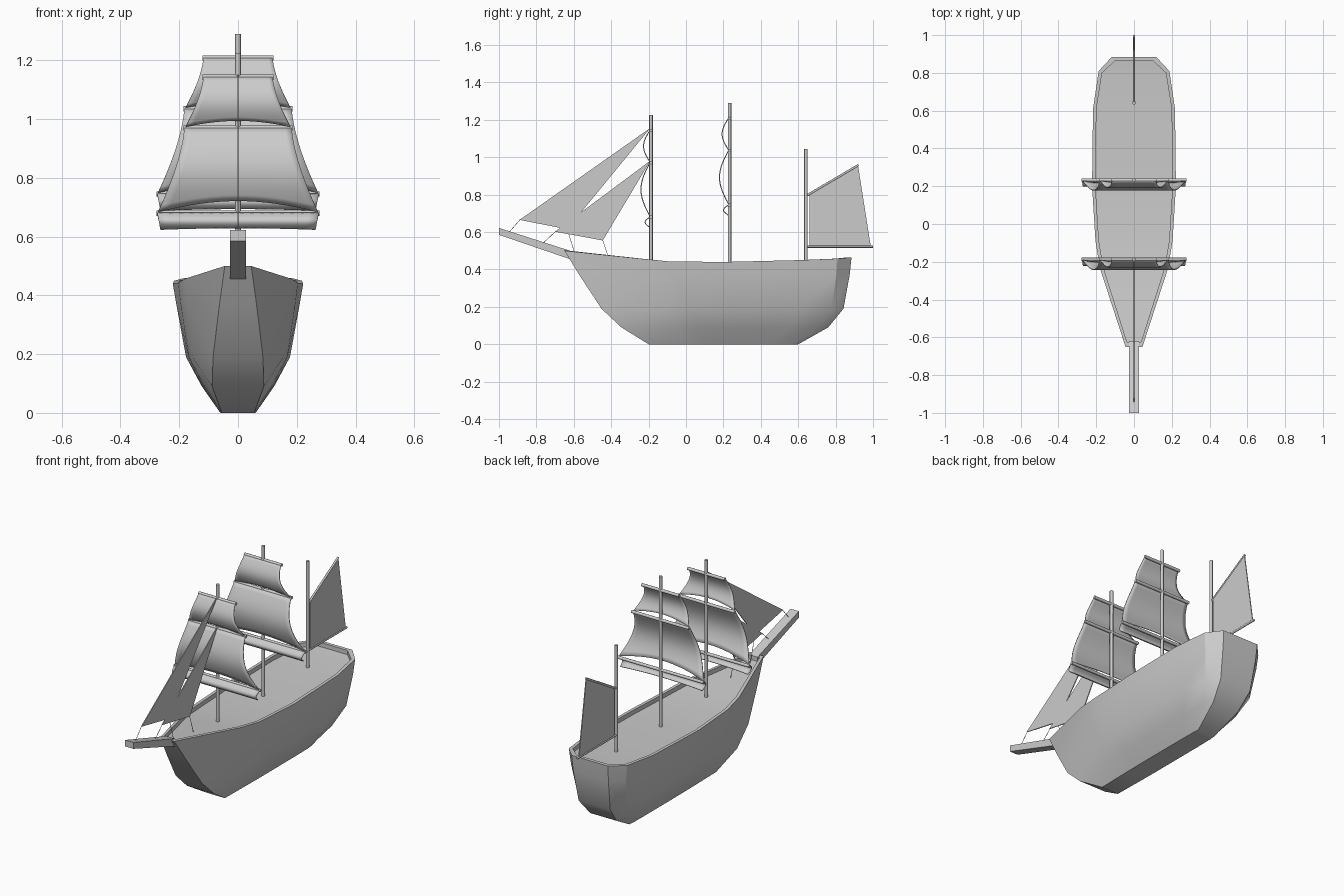
import bpy, bmesh, math
from mathutils import Vector

if "Cube" in bpy.data.objects:
    bpy.data.objects.remove(bpy.data.objects["Cube"])


def finish(name, bm, angle=None, thickness=0):
    bmesh.ops.recalc_face_normals(bm, faces=bm.faces[:])
    me = bpy.data.meshes.new(name)
    bm.to_mesh(me)
    bm.free()
    ob = bpy.data.objects.new(name, me)
    bpy.context.collection.objects.link(ob)
    if thickness:
        mod = ob.modifiers.new("thickness", "SOLIDIFY")
        mod.thickness, mod.offset = thickness, 0
    if angle:
        bpy.ops.object.select_all(action='DESELECT')
        ob.select_set(True)
        bpy.context.view_layer.objects.active = ob
        bpy.ops.object.shade_smooth_by_angle(angle=math.radians(angle))
    return ob


def spar(name, a, b, radius, sides=8):
    """Round pole between two points."""
    a, b = Vector(a), Vector(b)
    bm = bmesh.new()
    bmesh.ops.create_cone(bm, cap_ends=True, segments=sides, radius1=radius,
                          radius2=radius, depth=(b - a).length)
    rot = (b - a).to_track_quat('Z', 'Y').to_matrix().to_4x4()
    bm.transform(rot)
    bmesh.ops.translate(bm, verts=bm.verts[:], vec=(a + b) / 2)
    return finish(name, bm, 50)


def flat_sail(name, pts):
    """Fore-and-aft sail lying in the centre plane, from (y, z) corners."""
    bm = bmesh.new()
    bm.faces.new([bm.verts.new((0, y, z)) for y, z in pts])
    return finish(name, bm, thickness=0.005)


def square_sail(name, y, top, bottom, w_top, w_bottom, depth, arch, power=1.5):
    """Sail bellied forward, with hollow sides and an arched foot."""
    nu, nv = 16, 12
    bm = bmesh.new()
    rows = []
    for j in range(nv + 1):
        row = []
        for i in range(nu + 1):
            u = 2 * i / nu - 1
            t = j / nv * (1 - arch * (1 - u * u))
            w = w_top + (w_bottom - w_top) * t ** power
            row.append(bm.verts.new((u * w, y - 0.006 - depth * math.sin(math.pi * t),
                                     top + (bottom - top) * t)))
        rows.append(row)
    for j in range(nv):
        for i in range(nu):
            bm.faces.new((rows[j][i], rows[j][i + 1], rows[j + 1][i + 1], rows[j + 1][i]))
    return finish(name, bm, 40, 0.005)


# Hull: stacked levels, each a row of left/right point pairs from bow to stern
st_y = [-0.65, -0.235, -0.09, 0.2, 0.61, 0.81, 0.885]
st_x = [0.045, 0.18, 0.204, 0.222, 0.217, 0.187, 0.117]
st_z = [0.50, 0.457, 0.443, 0.44, 0.45, 0.458, 0.465]
# z, bow y, stern y, bow half width, midship half width, stern half width
levels = [(0.0, -0.20, 0.60, 0.055, 0.06, 0.055),
          (0.09, -0.345, 0.76, 0.088, 0.123, 0.085),
          (0.19, -0.452, 0.842, 0.085, 0.177, 0.102),
          (0.37, -0.57, 0.875, 0.063, 0.21, 0.113)]
n = len(st_y)
rings = []
for z, y0, y1, b, m, s in levels:
    ring = []
    for i in range(n):
        f = (st_y[i] - st_y[0]) / (st_y[-1] - st_y[0])
        if i <= 3:
            k = (st_x[i] - st_x[0]) / (st_x[3] - st_x[0])
            x = b + (m - b) * k
        else:
            k = (st_x[i] - st_x[-1]) / (st_x[3] - st_x[-1])
            x = s + (m - s) * k
        ring.append((x, y0 + (y1 - y0) * f, z))
    rings.append(ring)
rings.append(list(zip(st_x, st_y, st_z)))
# rail inner edge, then the sunken deck edge
inset_y = [0.025, 0.005, 0, 0, 0, -0.01, -0.02]
for drop in (0, 0.025):
    rings.append([(x - (0.008 if i == 0 else 0.018), y + inset_y[i], z - drop)
                  for i, (x, y, z) in enumerate(rings[4])])

bm = bmesh.new()
R = [[bm.verts.new(p) for p in r] for r in rings]
L = [[bm.verts.new((-x, y, z)) for x, y, z in r] for r in rings]
for j in range(len(rings) - 1):
    for i in range(n - 1):
        for S in (R, L):
            bm.faces.new((S[j][i], S[j][i + 1], S[j + 1][i + 1], S[j + 1][i]))
    for i in (0, n - 1):
        bm.faces.new((R[j][i], L[j][i], L[j + 1][i], R[j + 1][i]))
for j in (0, len(rings) - 1):
    for i in range(n - 1):
        bm.faces.new((R[j][i], R[j][i + 1], L[j][i + 1], L[j][i]))
finish("hull", bm, 32)

# Bowsprit: square beam sloping up over the bow
bm = bmesh.new()
prof = [(-1.0, 0.585), (-1.0, 0.622), (-0.62, 0.5), (-0.62, 0.455)]
face = bm.faces.new([bm.verts.new((-0.027, y, z)) for y, z in prof])
ext = bmesh.ops.extrude_face_region(bm, geom=[face])
bmesh.ops.translate(bm, vec=(0.054, 0, 0),
                    verts=[v for v in ext["geom"] if isinstance(v, bmesh.types.BMVert)])
finish("bowsprit", bm)

# Masts
FORE, MAIN, MIZZEN = -0.187, 0.233, 0.641
for name, y, top in (("fore", FORE, 1.225), ("main", MAIN, 1.29), ("mizzen", MIZZEN, 1.045)):
    spar(name + "_mast", (0, y, 0.40), (0, y, top), 0.0095)

# Square rig, the same on fore and main masts apart from height
for name, y, h in (("fore", FORE, 0.0), ("main", MAIN, 0.065)):
    for part, z, w in (("upper", 1.143, 0.12), ("middle", 0.97, 0.185), ("lower", 0.68, 0.278)):
        spar(f"{name}_{part}_yard", (-w, y, z + h), (w, y, z + h), 0.009)
    square_sail(name + "_topsail", y, 1.143 + h, 0.975 + h, 0.118, 0.178, 0.034, 0.12)
    square_sail(name + "_mainsail", y, 0.97 + h, 0.685 + h, 0.183, 0.272, 0.048, 0.13)
    square_sail(name + "_furled_sail", y, 0.68 + h, 0.625 + h, 0.275, 0.264, 0.026, 0.1, 1)

# Mizzen sail with gaff and boom
flat_sail("mizzen_sail", [(0.66, 0.805), (0.92, 0.955), (0.988, 0.522), (0.66, 0.522)])
spar("gaff", (0, MIZZEN, 0.793), (0, 0.922, 0.958), 0.006)
spar("boom", (0, MIZZEN, 0.522), (0, 1.0, 0.522), 0.006)

# Head sails and their ropes
flat_sail("outer_jib", [(-0.19, 1.157), (-0.89, 0.665), (-0.635, 0.615)])
flat_sail("inner_jib", [(-0.19, 0.982), (-0.70, 0.602), (-0.445, 0.555)])
for k, (a, b) in enumerate([((-0.888, 0.665), (-0.945, 0.60)), ((-0.698, 0.602), (-0.765, 0.54)),
                            ((-0.635, 0.615), (-0.59, 0.47)), ((-0.445, 0.555), (-0.41, 0.45))]):
    spar(f"jib_rope_{k + 1}", (0, *a), (0, *b), 0.0015, 5)
